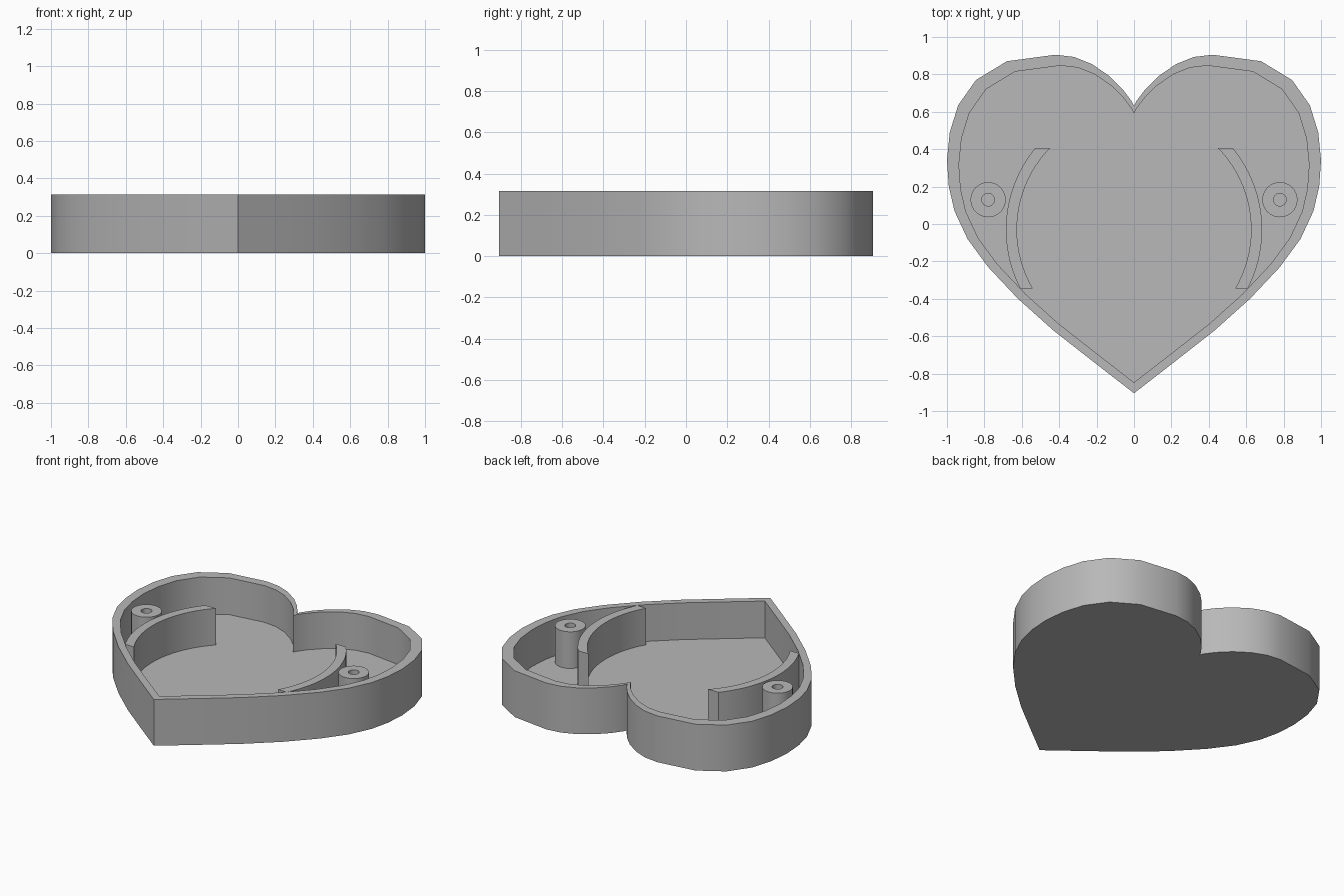
import bpy
import bmesh
from math import asin, cos, pi, radians, sin

HEIGHT = 0.315
FLOOR = 0.065

if "Cube" in bpy.data.objects:
    bpy.data.objects.remove(bpy.data.objects["Cube"], do_unlink=True)

# One plain grey for the whole tray
grey = bpy.data.materials.new("plain_grey")
grey.use_nodes = True
colour = (0.48, 0.48, 0.48, 1)
grey.diffuse_color = colour
grey.node_tree.nodes["Principled BSDF"].inputs["Base Color"].default_value = colour


def loft(name, rings):
    """Join a list of (outline, z) rings with walls and cap both ends."""
    bm = bmesh.new()
    loops = [[bm.verts.new((x, y, z)) for x, y in outline] for outline, z in rings]
    for low, high in zip(loops, loops[1:]):
        for i in range(len(low)):
            j = (i + 1) % len(low)
            bm.faces.new((low[i], low[j], high[j], high[i]))
    bm.faces.new(loops[0][::-1])
    bm.faces.new(loops[-1])
    bmesh.ops.recalc_face_normals(bm, faces=bm.faces[:])
    mesh = bpy.data.meshes.new(name)
    bm.to_mesh(mesh)
    bm.free()
    mesh.materials.append(grey)
    obj = bpy.data.objects.new(name, mesh)
    bpy.context.collection.objects.link(obj)
    bpy.ops.object.select_all(action="DESELECT")
    obj.select_set(True)
    bpy.context.view_layer.objects.active = obj
    bpy.ops.object.shade_smooth_by_angle(angle=radians(30))
    return obj


def circle(cx, cy, radius, count=32):
    return [(cx + radius * cos(2 * pi * i / count), cy + radius * sin(2 * pi * i / count))
            for i in range(count)]


def arc(side, radius, y_start, y_end, steps=20):
    """Points on a circle about (0, -0.03) between two heights in y."""
    a, b = (asin((y + 0.03) / radius) for y in (y_start, y_end))
    angles = [a + (b - a) * i / steps for i in range(steps + 1)]
    return [(side * radius * cos(t), radius * sin(t) - 0.03) for t in angles]


# Heart tray: half outline from bottom tip to top cleft, mirrored
half = [(0, -0.905), (0.2, -0.75), (0.43, -0.57), (0.62, -0.4), (0.78, -0.23),
        (0.89, -0.08), (0.96, 0.07), (0.99, 0.2), (1, 0.34), (0.985, 0.49),
        (0.94, 0.635), (0.845, 0.77), (0.68, 0.87), (0.42, 0.905), (0.32, 0.893),
        (0.225, 0.855), (0.13, 0.79), (0.06, 0.72), (0.015, 0.66), (0, 0.63)]
heart = half + [(-x, y) for x, y in half[-2:0:-1]]
inner = [(x * 0.936, y * 0.936) for x, y in heart]
loft("heart_tray", [(heart, 0), (heart, HEIGHT), (inner, HEIGHT), (inner, FLOOR)])

# Curved ribs and hollow screw posts on both sides
for label, side in (("left", 1), ("right", -1)):
    rib = arc(side, 0.685, -0.345, 0.405) + arc(side, 0.626, 0.405, -0.345)
    loft(label + "_curved_rib", [(rib, FLOOR - 0.01), (rib, HEIGHT - 0.001)])

    post = circle(side * 0.78, 0.13, 0.094)
    hole = circle(side * 0.78, 0.13, 0.034)
    loft(label + "_screw_post", [(post, FLOOR - 0.01), (post, HEIGHT - 0.001),
                                 (hole, HEIGHT - 0.001), (hole, FLOOR + 0.005)])
